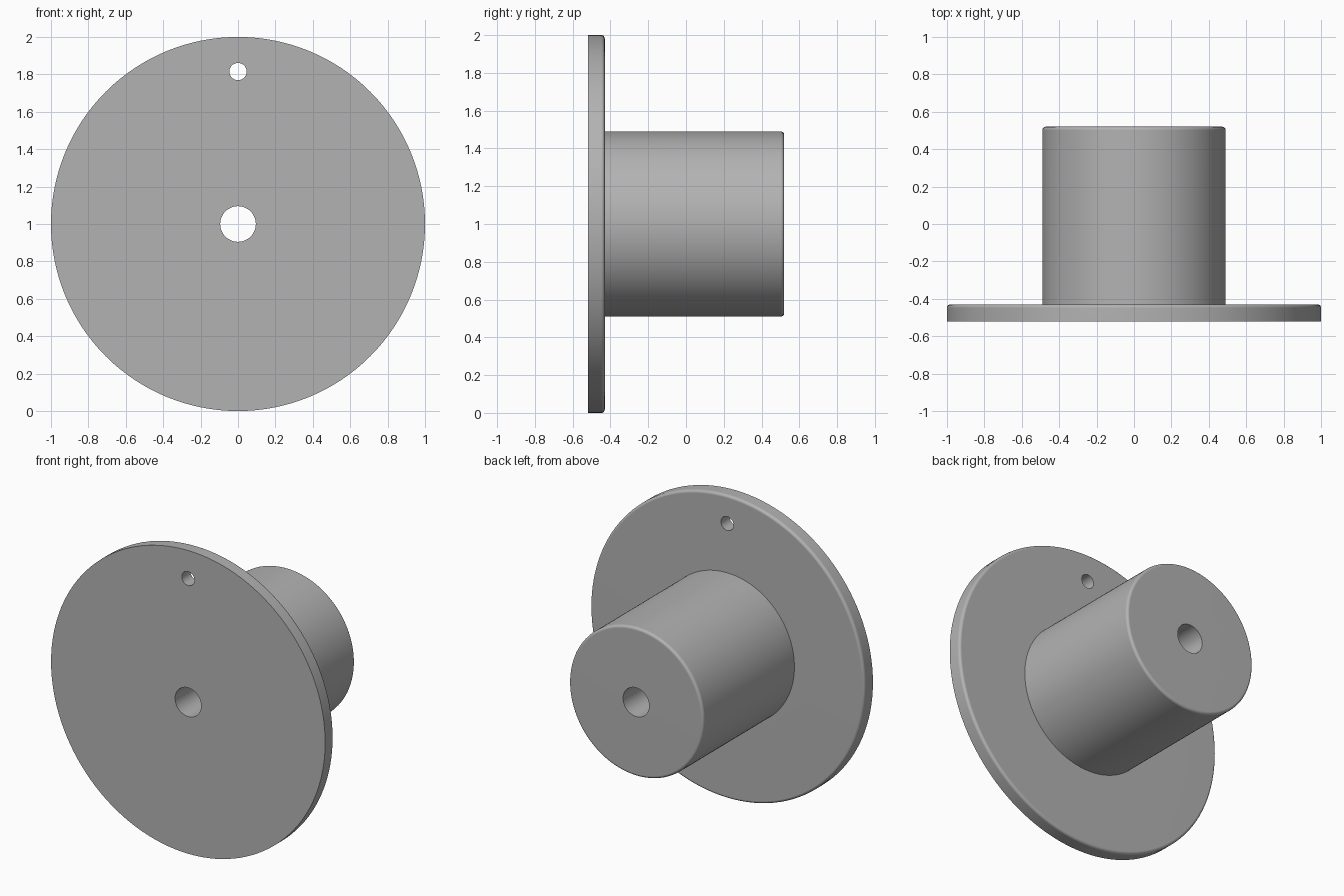
import bpy, bmesh, math
from mathutils import Matrix, Vector

cube = bpy.data.objects.get("Cube")
if cube:
    bpy.data.objects.remove(cube, do_unlink=True)

CENTRE_Z = 1.0
FRONT, FLANGE_BACK, HUB_BACK = -0.52, -0.43, 0.52
FLANGE_R, HUB_R, BORE_R = 1.0, 0.49, 0.095
PIN_R, PIN_Z = 0.046, 1.815
FILLET = 0.018

grey = bpy.data.materials.new("plain grey")
grey.use_nodes = True
colour = (0.45, 0.45, 0.45, 1)
grey.diffuse_color = colour
grey.node_tree.nodes["Principled BSDF"].inputs["Base Color"].default_value = colour


def rounded_corner(radius, y, steps=5):
    """Quarter-round outer corner, from the side wall to the back face."""
    angles = [math.pi / 2 * i / steps for i in range(steps + 1)]
    return [(radius - FILLET + FILLET * math.cos(a),
             y - FILLET + FILLET * math.sin(a)) for a in angles]


def add_object(name, bm):
    mesh = bpy.data.meshes.new(name)
    bmesh.ops.recalc_face_normals(bm, faces=bm.faces)
    bm.to_mesh(mesh)
    bm.free()
    mesh.materials.append(grey)
    obj = bpy.data.objects.new(name, mesh)
    bpy.context.collection.objects.link(obj)
    return obj


# Flange, hub and bore turned from one closed profile around the y axis
profile = [(BORE_R, FRONT), (FLANGE_R, FRONT)]
profile += rounded_corner(FLANGE_R, FLANGE_BACK)
profile += [(HUB_R, FLANGE_BACK)]
profile += rounded_corner(HUB_R, HUB_BACK)
profile += [(BORE_R, HUB_BACK)]

bm = bmesh.new()
verts = [bm.verts.new((r, y, CENTRE_Z)) for r, y in profile]
edges = [bm.edges.new((v, verts[(i + 1) % len(verts)])) for i, v in enumerate(verts)]
bmesh.ops.spin(bm, geom=verts + edges, cent=(0, 0, CENTRE_Z), axis=(0, 1, 0),
               angle=math.tau, steps=128, use_merge=True)
bmesh.ops.remove_doubles(bm, verts=bm.verts, dist=0.0001)
body = add_object("flanged_hub", bm)

# Small pin hole through the flange
bm = bmesh.new()
place = Matrix.Translation(Vector((0, FRONT, PIN_Z))) @ Matrix.Rotation(math.pi / 2, 4, "X")
bmesh.ops.create_cone(bm, cap_ends=True, segments=48, radius1=PIN_R, radius2=PIN_R,
                      depth=0.4, matrix=place)
cutter = add_object("pin_hole_cutter", bm)
cutter.hide_render = True

cut = body.modifiers.new("pin hole", "BOOLEAN")
cut.operation = "DIFFERENCE"
cut.solver = "EXACT"
cut.object = cutter
bpy.ops.object.select_all(action="DESELECT")
body.select_set(True)
bpy.context.view_layer.objects.active = body
bpy.ops.object.modifier_apply(modifier=cut.name)
bpy.data.objects.remove(cutter, do_unlink=True)

# Smooth walls and rounded rims, flat faces kept flat
bpy.ops.object.shade_smooth_by_angle(angle=math.radians(35))
normals = body.modifiers.new("flat faces", "WEIGHTED_NORMAL")
normals.keep_sharp = True
